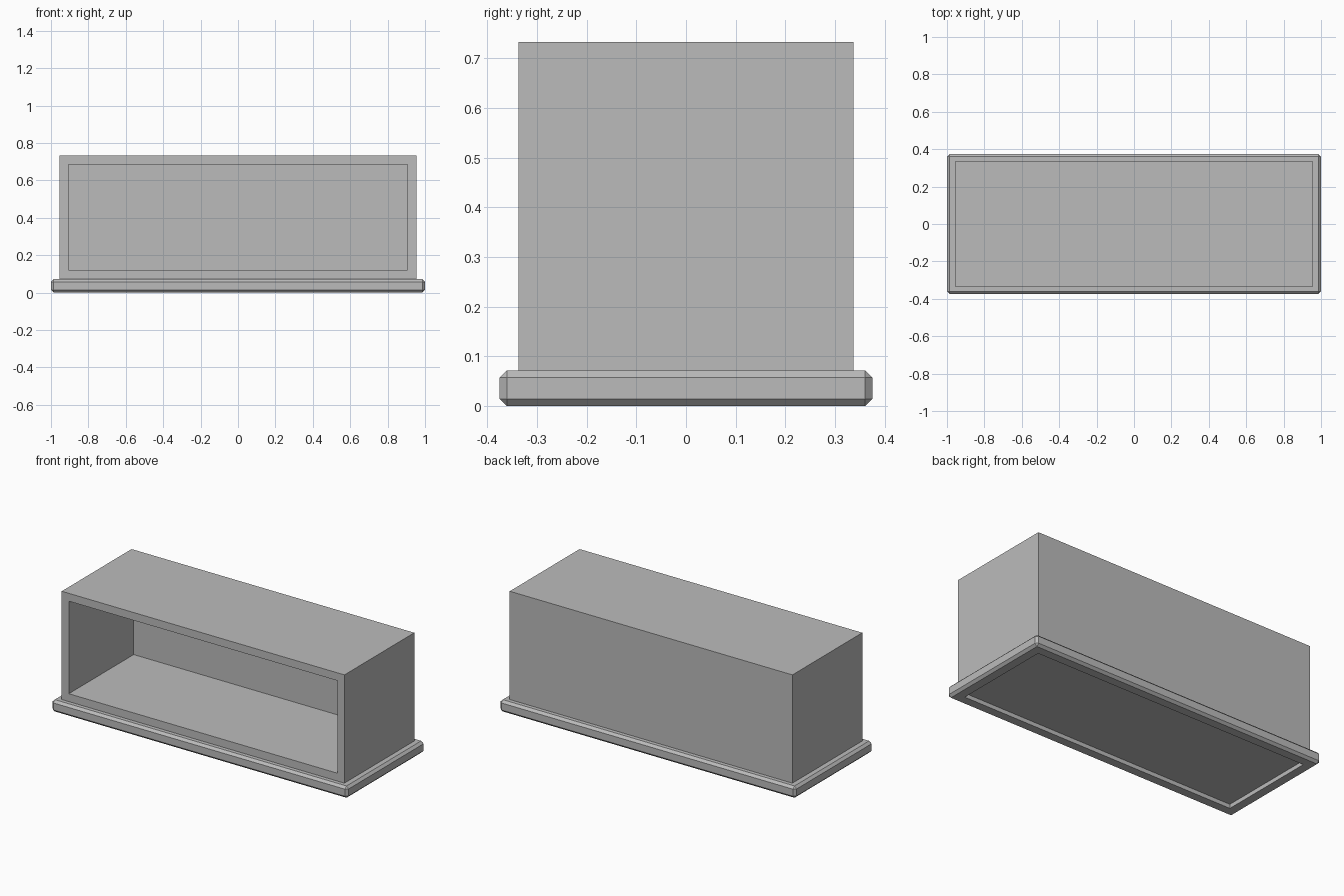
import bpy, bmesh
from mathutils import Matrix, Vector

if "Cube" in bpy.data.objects:
    bpy.data.objects.remove(bpy.data.objects["Cube"], do_unlink=True)

GREY = (0.5, 0.5, 0.5, 1.0)
grey = bpy.data.materials.new("plain_grey")
grey.use_nodes = True
grey.diffuse_color = GREY
grey.node_tree.nodes["Principled BSDF"].inputs["Base Color"].default_value = GREY


def box(half_x, half_y, bottom, top):
    bm = bmesh.new()
    bmesh.ops.create_cube(bm, size=2, matrix=Matrix.Translation((0, 0, (bottom + top) / 2))
                          @ Matrix.Diagonal((half_x, half_y, (top - bottom) / 2, 1)))
    return bm


def hollow(bm, direction, rim, depth):
    """Sink a pocket into the face that points along direction."""
    direction = Vector(direction)
    bm.normal_update()
    face = max(bm.faces, key=lambda f: f.normal.dot(direction) * f.calc_area())
    bmesh.ops.inset_region(bm, faces=[face], thickness=rim, use_even_offset=True)
    floor = bmesh.ops.extrude_discrete_faces(bm, faces=[face])["faces"][0]
    bmesh.ops.translate(bm, verts=floor.verts, vec=-direction * depth)


def finish(bm, name):
    bmesh.ops.recalc_face_normals(bm, faces=bm.faces)
    mesh = bpy.data.meshes.new(name)
    bm.to_mesh(mesh)
    bm.free()
    mesh.materials.append(grey)
    bpy.context.collection.objects.link(bpy.data.objects.new(name, mesh))


# Open-fronted case with an even wall thickness
case = box(0.955, 0.337, 0.072, 0.733)
hollow(case, (0, -1, 0), 0.048, 0.626)
finish(case, "open_case")

# Chamfered plinth with a shallow pocket underneath
plinth = box(1.0, 0.375, 0.0, 0.072)
bmesh.ops.bevel(plinth, geom=plinth.edges[:], offset=0.0145, segments=1,
                profile=0.5, affect='EDGES')
hollow(plinth, (0, 0, -1), 0.053, 0.025)
finish(plinth, "plinth")
